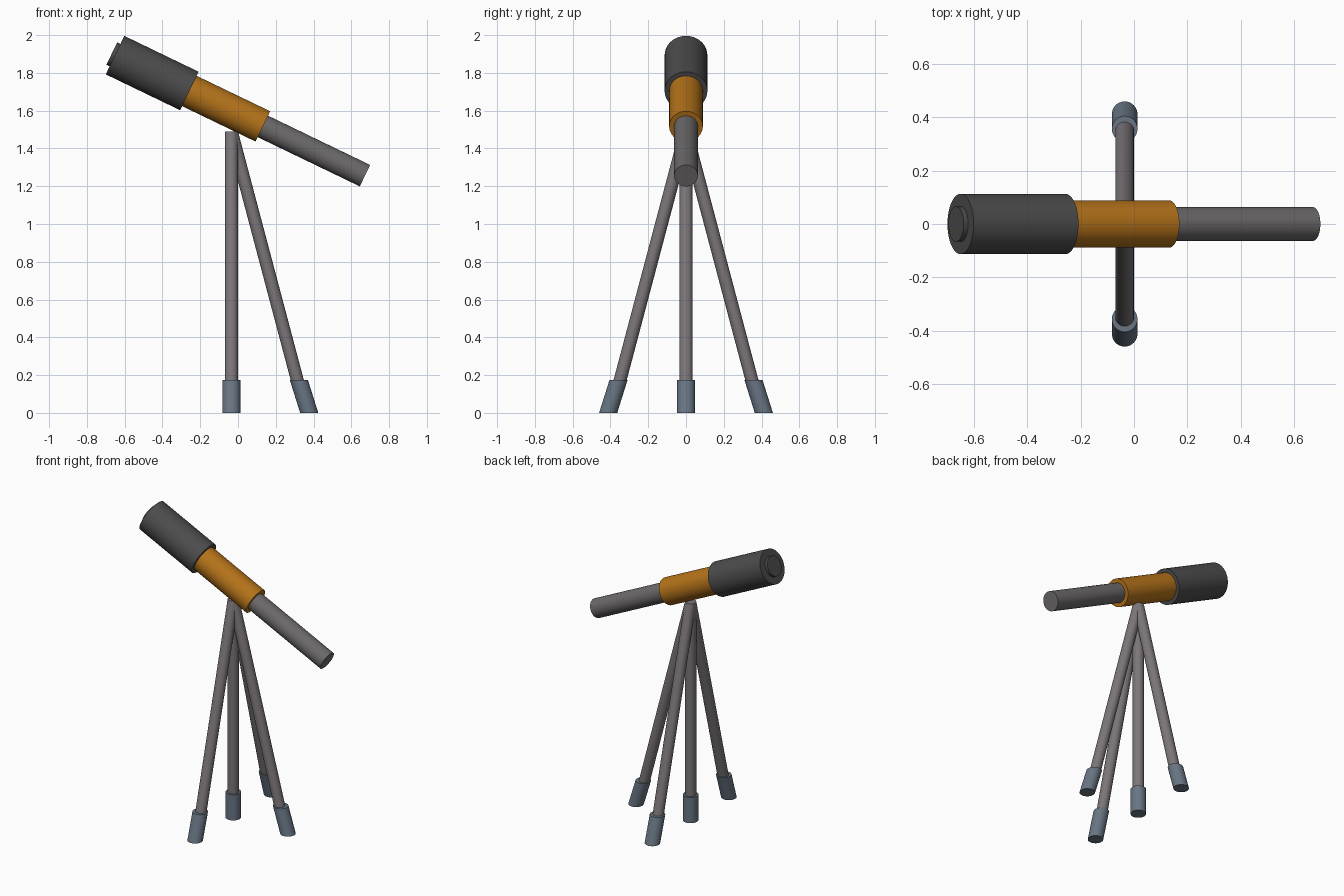
import bpy, bmesh, math
from mathutils import Vector, Matrix

if "Cube" in bpy.data.objects:
    bpy.data.objects.remove(bpy.data.objects["Cube"])


def material(name, rgb):
    m = bpy.data.materials.new(name)
    m.diffuse_color = (*rgb, 1)
    m.use_nodes = True
    m.node_tree.nodes["Principled BSDF"].inputs["Base Color"].default_value = m.diffuse_color
    return m


LEG = material("leg_grey", (0.20, 0.18, 0.19))
TUBE = material("tube_grey", (0.15, 0.14, 0.145))
DARK = material("dark_grey", (0.075, 0.072, 0.074))
ORANGE = material("orange", (0.46, 0.17, 0.01))
FOOT = material("foot_blue_grey", (0.14, 0.18, 0.23))


def rod(name, a, b, radius, mat, level_ends=False):
    """Capped cylinder from a to b; level_ends shears it so both ends stay horizontal."""
    a, b = Vector(a), Vector(b)
    axis = b - a
    if level_ends:
        m = Matrix.Identity(4)
        m.col[2] = (*axis, 0)
    else:
        m = axis.to_track_quat('Z', 'Y').to_matrix().to_4x4() @ Matrix.Diagonal((1, 1, axis.length, 1))
    m.translation = (a + b) / 2
    bm = bmesh.new()
    bmesh.ops.create_cone(bm, cap_ends=True, segments=48, radius1=radius, radius2=radius, depth=1, matrix=m)
    bmesh.ops.recalc_face_normals(bm, faces=bm.faces)
    mesh = bpy.data.meshes.new(name)
    bm.to_mesh(mesh)
    bm.free()
    mesh.materials.append(mat)
    obj = bpy.data.objects.new(name, mesh)
    bpy.context.collection.objects.link(obj)
    bpy.ops.object.select_all(action='DESELECT')
    obj.select_set(True)
    bpy.context.view_layer.objects.active = obj
    bpy.ops.object.shade_smooth_by_angle(angle=math.radians(40))
    return obj


# Telescope tubes along one tilted axis, measured from the front end
START = Vector((-0.651, 0, 1.894))
AXIS = Vector((1.323, 0, -0.638)).normalized()


def section(name, s, e, radius, mat):
    rod(name, START + AXIS * s, START + AXIS * e, radius, mat)


section("lens_cap_plug", -0.019, 0.02, 0.066, DARK)
section("front_barrel", 0, 0.437, 0.113, DARK)
section("middle_barrel", 0.40, 0.869, 0.089, ORANGE)
section("eyepiece_tube", 0.84, 1.469, 0.063, TUBE)

# Stand: an upright centre leg and three splayed legs, each with a foot sleeve
HUB_X, HUB_Z, FOOT_Z = -0.035, 1.49, 0.175
for label, dx, dy in (("centre", 0, 0), ("right", 1, 0), ("front", 0, -1), ("back", 0, 1)):
    def at(offset, z):
        return (HUB_X + dx * offset, dy * offset, z)
    rod(label + "_leg", at(0.351, FOOT_Z - 0.01), at(0, HUB_Z), 0.035, LEG, True)
    rod(label + "_foot", at(0.412, 0), at(0.357, FOOT_Z), 0.048, FOOT, True)
